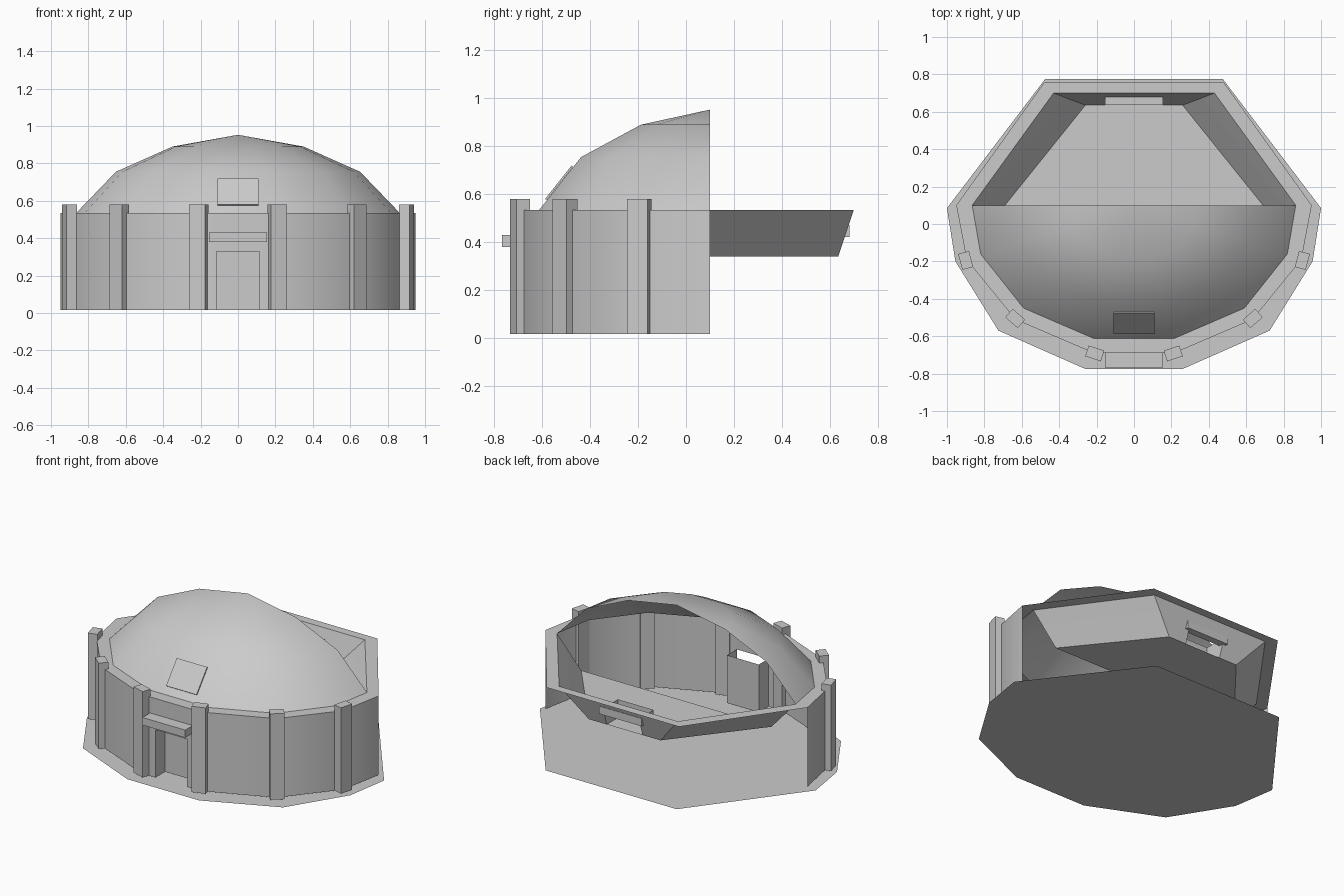
import bpy, bmesh, math
from mathutils import Vector, Matrix

if "Cube" in bpy.data.objects:
    bpy.data.objects.remove(bpy.data.objects["Cube"])

grey = bpy.data.materials.new("plain grey")
grey.diffuse_color = (0.6, 0.6, 0.6, 1)
grey.use_nodes = True
grey.node_tree.nodes["Principled BSDF"].inputs["Base Color"].default_value = grey.diffuse_color


def finish(name, bm, smooth=False):
    bmesh.ops.remove_doubles(bm, verts=bm.verts, dist=1e-4)
    for f in bm.faces:
        f.smooth = smooth
    me = bpy.data.meshes.new(name)
    bm.to_mesh(me)
    bm.free()
    me.materials.append(grey)
    ob = bpy.data.objects.new(name, me)
    bpy.context.collection.objects.link(ob)
    return ob


def grid(name, rows, skip=(), closed=False, smooth=False, flip=False):
    """Skin between equal-length rows of points, leaving out skipped (row, column) cells."""
    bm = bmesh.new()
    vs = [[bm.verts.new(p) for p in r] for r in rows]
    n = len(rows[0])
    for i in range(len(rows) - 1):
        for j in range(n if closed else n - 1):
            if (i, j) in skip:
                continue
            k = (j + 1) % n
            q = [vs[i][j], vs[i][k], vs[i + 1][k], vs[i + 1][j]]
            bm.faces.new(q[::-1] if flip else q)
    return finish(name, bm, smooth)


def sheet(name, pts):
    bm = bmesh.new()
    bm.faces.new([bm.verts.new(p) for p in pts])
    return finish(name, bm)


def box(name, center, size, rot=Matrix.Identity(4)):
    bm = bmesh.new()
    bmesh.ops.create_cube(bm, size=1, matrix=Matrix.Translation(center) @ rot @ Matrix.Diagonal((*size, 1)))
    return finish(name, bm)


def mirror(half):
    """Left half path (x < 0) continued to the right half."""
    return half + [(-x, y) for x, y in reversed(half)]


def at(path, z):
    return [(x, y, z) for x, y in path]


BASE, TOP, DECK = 0.017, 0.535, 0.34

# floor
floor = mirror([(-0.475, 0.775), (-1, 0.085), (-0.955, -0.2), (-0.725, -0.57), (-0.26, -0.775)])
sheet("floor", at(floor, 0))

# curved front wall with door opening
wall = mirror([(-0.95, 0.1), (-0.895, -0.19), (-0.635, -0.51), (-0.215, -0.69), (-0.115, -0.69)])
grid("front_wall", [at(wall, z) for z in (BASE, 0.33, TOP)], skip={(0, 4)}, smooth=True)

# ledge between wall top and dome base, running round the back
outer = mirror([(-0.48, 0.757), (-0.95, 0.1), (-0.895, -0.19), (-0.635, -0.51), (-0.215, -0.69)])
inner = mirror([(-0.43, 0.70), (-0.865, 0.1), (-0.82, -0.16), (-0.59, -0.45), (-0.215, -0.612)])
grid("ledge", [at(outer, TOP), at(inner, TOP)], closed=True)

# half dome, open towards the back
rim = mirror([(-0.865, 0.1), (-0.82, -0.16), (-0.59, -0.45), (-0.215, -0.612)])
rings = []
for s, z in ((1, TOP), (0.755, 0.755), (0.405, 0.89), (0, 0.953)):
    rings.append([(x * s, 0.1 + (y - 0.1) * s, z) for x, y in rim])
bm = bmesh.new()
for a, b in zip(rings, rings[1:]):
    for j in range(len(rim) - 1):
        pts = [a[j], a[j + 1], b[j + 1]] + ([b[j]] if b is not rings[-1] else [])
        bm.faces.new([bm.verts.new(p) for p in pts])
finish("dome", bm, smooth=True)

# hatch plate lying on the front of the dome
slope = math.atan2(0.755 - TOP, 0.174)
normal = Vector((0, -math.sin(slope), math.cos(slope)))
on_dome = Vector((0, -0.612 + 0.174 * 0.5, TOP + 0.22 * 0.5))
box("dome_hatch", on_dome + normal * 0.005, (0.22, 0.178, 0.008), Matrix.Rotation(slope, 4, 'X'))

# sunken terrace: sloping sides with an opening at the back
low = mirror([(-0.69, 0.1), (-0.26, 0.635), (-0.13, 0.635)])
high = mirror([(-0.865, 0.1), (-0.43, 0.70), (-0.13, 0.70)])
T = 0.62
mid = [(a[0] + (b[0] - a[0]) * T, a[1] + (b[1] - a[1]) * T) for a, b in zip(low, high)]
grid("terrace_sides", [at(low, DECK), at(mid, DECK + (TOP - DECK) * T), at(high, TOP)],
     skip={(0, 2)})
sheet("terrace_deck", at([low[0], low[-1], low[-2], low[1]], DECK))


# open-topped porches behind the two openings
def porch(name, w, y0, y0_top, y1, z0, z1):
    lower = [(-w, y0, z0), (-w, y1, z0), (w, y1, z0), (w, y0, z0)]
    upper = [(-w, y0_top, z1), (-w, y1, z1), (w, y1, z1), (w, y0_top, z1)]
    grid(name, [lower, upper])


porch("front_door_recess", 0.115, -0.69, -0.69, -0.59, BASE, 0.33)
porch("back_door_recess", 0.13, 0.635, 0.675, 0.52, DECK, DECK + (TOP - DECK) * T)

# lintels over the openings
box("front_lintel", (0, -0.728, 0.405), (0.31, 0.08, 0.05))
box("back_lintel", (0, 0.659, 0.447), (0.31, 0.046, 0.05))

# wall pillars
for side, s in (("left", -1), ("right", 1)):
    for i, (x, y, a) in enumerate([(0.21, -0.692, 18), (0.635, -0.505, 41), (0.9, -0.195, 75)]):
        box(f"{side}_pillar_{i + 1}", (s * x, y, (BASE + 0.58) / 2), (0.088, 0.06, 0.58 - BASE),
            Matrix.Rotation(math.radians(s * a), 4, 'Z'))
